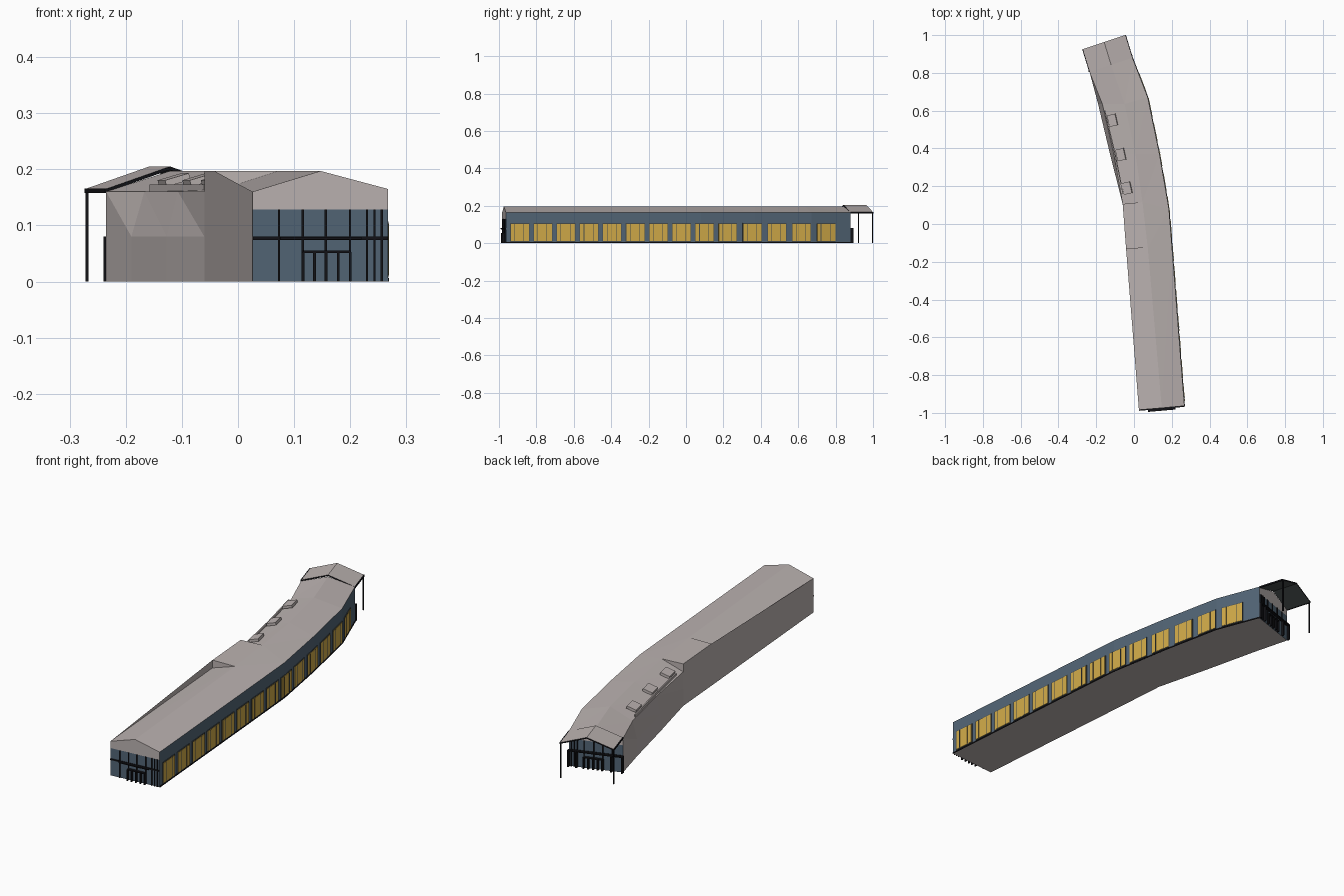
import bpy, bmesh
from mathutils import Vector, Matrix

cube = bpy.data.objects.get("Cube")
if cube:
    bpy.data.objects.remove(cube)


def material(name, r, g, b):
    m = bpy.data.materials.new(name)
    m.use_nodes = True
    m.diffuse_color = (r, g, b, 1)
    m.node_tree.nodes["Principled BSDF"].inputs["Base Color"].default_value = (r, g, b, 1)
    return m


GREY = material("warm grey", 0.50, 0.45, 0.44)
BLUE = material("slate blue", 0.085, 0.13, 0.18)
OCHRE = material("ochre", 0.63, 0.40, 0.065)
BLACK = material("black", 0.006, 0.006, 0.008)
DARK = material("dark frame", 0.06, 0.07, 0.07)


def finish(name, bm, mat):
    mesh = bpy.data.meshes.new(name)
    bm.to_mesh(mesh)
    bm.free()
    mesh.materials.append(mat)
    obj = bpy.data.objects.new(name, mesh)
    bpy.context.collection.objects.link(obj)
    return obj


def polys(name, faces, mat, hint):
    """Flat faces turned towards the hint direction."""
    bm = bmesh.new()
    for pts in faces:
        f = bm.faces.new([bm.verts.new(p) for p in pts])
        f.normal_update()
        if f.normal.dot(Vector(hint)) < 0:
            f.normal_flip()
    bmesh.ops.remove_doubles(bm, verts=bm.verts, dist=0.0001)
    return finish(name, bm, mat)


def strip(name, a, b, mat, hint):
    """Ribbon of faces between two lines; quads are split so each stays flat."""
    faces = []
    for i in range(len(a) - 1):
        faces += [(a[i], a[i + 1], b[i + 1]), (a[i], b[i + 1], b[i])]
    return polys(name, faces, mat, hint)


def bars(name, items, mat):
    """Boxes: (start, end, thickness across, height) with level or upright axis."""
    bm = bmesh.new()
    for a, b, across, tall in items:
        a, b = Vector(a), Vector(b)
        x = (b - a).normalized()
        up = Vector((0, 1, 0)) if abs(x.z) > 0.9 else Vector((0, 0, 1))
        y = up.cross(x).normalized()
        z = x.cross(y)
        rot = Matrix((x, y, z)).transposed().to_4x4()
        size = Matrix.Diagonal(((b - a).length, across, tall, 1))
        bmesh.ops.create_cube(bm, size=1, matrix=Matrix.Translation((a + b) / 2) @ rot @ size)
    return finish(name, bm, mat)


def at(line, z):
    zs = z if isinstance(z, (list, tuple)) else [z] * len(line)
    return [Vector((p[0], p[1], h)) for p, h in zip(line, zs)]


# Plan lines of the bent building, front to back
west = [(.026, -.984), (-.042, -.13), (-.06, .106), (-.127, .37), (-.19, .635), (-.235, .804)]
west_eave = west[:3] + [(-.107, .37), (-.167, .635), (-.235, .804)]
ridge = [(.147, -.974), (.073, -.127), (.045, .116), (.008, .37), (-.05, .635), (-.121, .842)]
east = [(.267, -.963), (.201, -.12), (.185, .08), (.135, .37), (.073, .67), (-.008, .88)]
LOW, HIGH, EAST, MID, GABLE = .16, .197, .165, .08, .128

# Outer walls
strip("floor", at(west, 0), at(east, 0), GREY, (0, 0, -1))
strip("west_wall_lower", at(west, 0), at(west, MID), GREY, (-1, 0, 0))
strip("west_wall_front_upper", at(west[:3], MID), at(west[:3], (LOW, HIGH, HIGH)), GREY, (-1, 0, 0))
strip("west_wall_back_upper", at(west[2:], MID), at(west_eave[2:], LOW), GREY, (-1, 0, 0))
strip("east_wall", at(east, 0), at(east, EAST), BLUE, (1, 0, 0))
polys("east_base", [], BLACK, (1, 0, 0))
bars("east_plinth", [(a, b, .005, .006) for a, b in zip(at(east, .003), at(east[1:], .003))], BLACK)

# Roof: sloping parts and a level middle part on the west half
R, W = at(ridge, HIGH), at(west_eave, LOW)
strip("east_roof", R, at(east, EAST), GREY, (0, 0, 1))
strip("west_roof_front", W[:2], R[:2], GREY, (0, 0, 1))
strip("west_roof_back", W[2:], R[2:], GREY, (0, 0, 1))
top = at(west[1:3], HIGH)
strip("level_roof", top, R[1:3], GREY, (0, 0, 1))
polys("level_roof_front_end", [(W[1], top[0], R[1])], GREY, (0, -1, 0))
polys("level_roof_back_end", [(W[2], top[1], R[2])], GREY, (0, 1, 0))


# Glazed end walls with a grey gable, mullions and door frame
def end_wall(label, i, side):
    p, q = Vector((*west[i], 0)), Vector((*east[i], 0))
    out = Vector((p.y - q.y, q.x - p.x, 0)).normalized() * side

    def pt(t, z, off=.0):
        return p.lerp(q, t) + out * off + Vector((0, 0, z))

    polys(label + "_glazing", [(pt(0, 0), pt(1, 0), pt(1, GABLE), pt(0, GABLE))], BLUE, out)
    polys(label + "_gable", [(pt(0, GABLE), pt(1, GABLE), pt(1, EAST), R[i], pt(0, LOW))], GREY, out)
    items = [(pt(t, 0, .002), pt(t, GABLE, .002), .004, .004)
             for t in (.195, .37, .54, .72, .846, .9, .955)]
    items.append((pt(0, .077, .002), pt(1, .077, .002), .006, .006))
    bars(label + "_mullions", items, BLACK)
    lo, hi = (.2, .8) if side < 0 else (.0, 1.)
    frame = [(pt(lo, .077, .008), pt(hi, .077, .008), .014, .005),
             (pt(.37, .053, .008), pt(.72, .053, .008), .012, .005)]
    frame += [(pt(t, 0, .008), pt(t, .053, .008), .005, .012) for t in (.37, .455, .54, .63, .72)]
    if side > 0:
        frame += [(pt(t, 0, .008), pt(t, MID, .008), .005, .014) for t in (.0, .2, .85, 1.)]
    bars(label + "_door_frame", frame, BLACK)


end_wall("front", 0, -1)
end_wall("back", -1, 1)


# East windows follow the bent wall
def on_east(y, z):
    for a, b in zip(east, east[1:]):
        if y <= b[1]:
            break
    t = (y - a[1]) / (b[1] - a[1])
    return Vector((a[0] + t * (b[0] - a[0]), y, z))


frames, panes, slats = [], [], []
for n in range(14):
    y0 = -.937 + n * .1235 + max(0, n - 9) * .008
    y1 = y0 + .096
    frames.append((on_east(y0 - .003, .057), on_east(y1 + .003, .057), .006, .1))
    panes.append((on_east(y0, .057), on_east(y1, .057), .009, .093))
    for t in (.22, .73):
        foot = on_east(y0 + t * (y1 - y0), .011)
        slats.append((foot, foot + Vector((0, 0, .092)), .011, .003))
bars("window_frames", frames, DARK)
bars("window_panes", panes, OCHRE)
bars("window_mullions", slats, DARK)

# Skylights on the back west slope
lights = bmesh.new()
for x, y in ((-.114, .549), (-.07, .367), (-.037, .19)):
    along = Vector((-.22, 1, 0)).normalized()
    slope = Vector((1, .22, .3)).normalized()
    normal = slope.cross(along).normalized()
    rot = Matrix((slope, along, normal)).transposed().to_4x4()
    spot = Matrix.Translation((x, y, .181)) @ rot
    bmesh.ops.create_cube(lights, size=1, matrix=spot @ Matrix.Diagonal((.045, .062, .012, 1)))
finish("skylights", lights, GREY)

# Low upstand along the back west eave
edge = [Vector((-.155, .6, .165)), Vector((-.1, .37, .165)), Vector((-.058, .16, .165))]
bars("eave_upstand", [(a, b, .006, .016) for a, b in zip(edge, edge[1:])], GREY)

# Canopy over the back entrance
inner = [Vector((-.235, .804, .165)), Vector((-.121, .842, .205)), Vector((-.008, .88, .165))]
shift = Vector((-.037, .121, 0))
outer = [p + shift for p in inner]
drop = Vector((0, 0, -.006))
strip("canopy_roof", inner, outer, GREY, (0, 0, 1))
strip("canopy_underside", [p + drop for p in inner], [p + drop for p in outer], DARK, (0, 0, -1))
for label, line, hint in (("inner", inner, (0, -1, 0)), ("outer", outer, (0, 1, 0))):
    strip("canopy_" + label + "_fascia", line, [p + drop for p in line], BLACK, hint)
bars("canopy_side_fascias", [(inner[k] + drop / 2, outer[k] + drop / 2, .004, .008) for k in (0, 2)], BLACK)
posts = [outer[0] + Vector((.003, -.003, 0)), outer[2] + Vector((-.003, -.003, 0))]
bars("canopy_posts", [((p.x, p.y, 0), (p.x, p.y, .16), .005, .005) for p in posts], BLACK)
